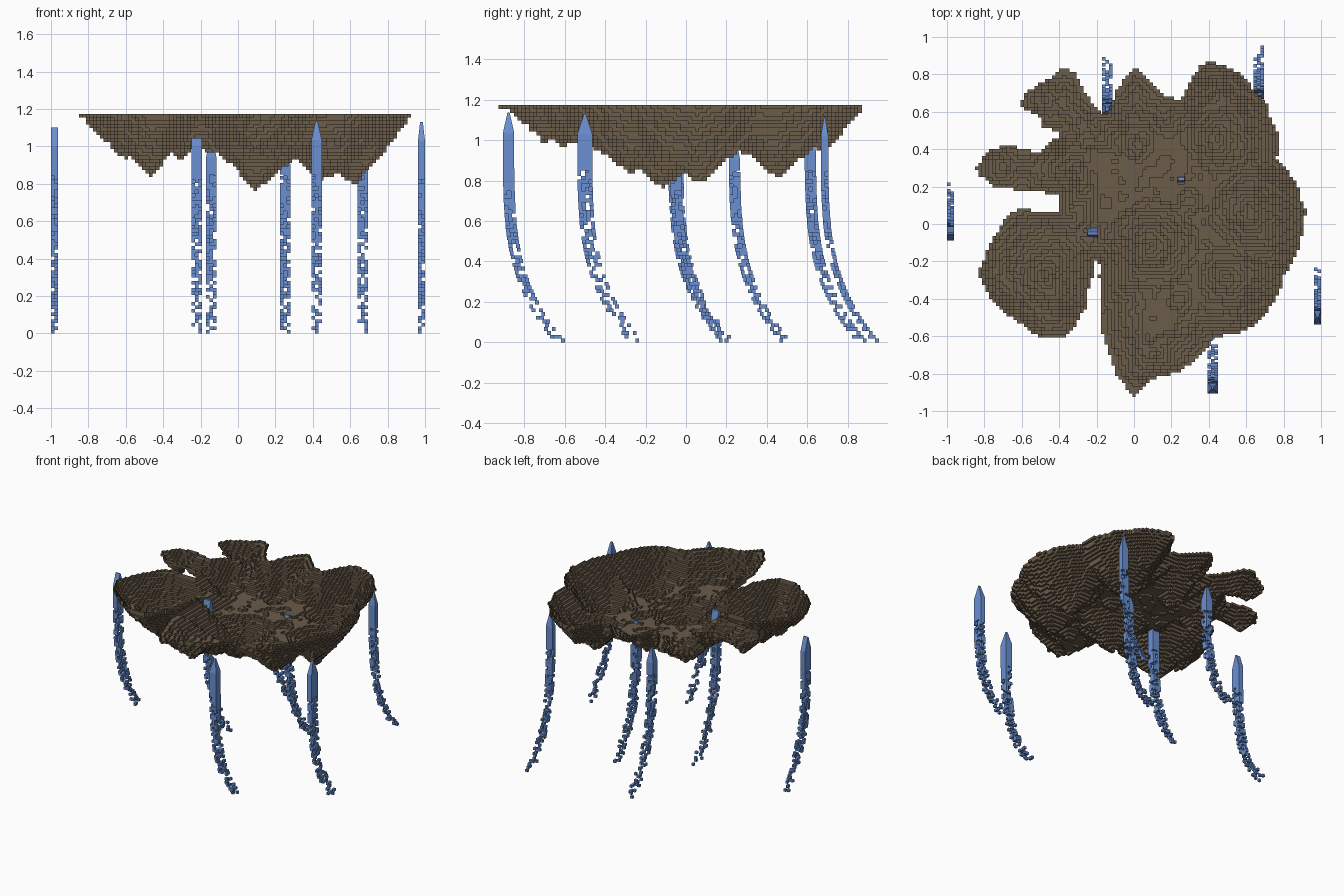
import bpy, bmesh, math, random
from mathutils import Vector, noise

if "Cube" in bpy.data.objects:
    bpy.data.objects.remove(bpy.data.objects["Cube"])

random.seed(4)
V = 0.0187          # voxel size
TOP = 1.172         # height of the open rim


def material(name, rgb):
    m = bpy.data.materials.new(name)
    m.diffuse_color = (*rgb, 1)
    m.use_nodes = True
    m.node_tree.nodes["Principled BSDF"].inputs["Base Color"].default_value = m.diffuse_color
    return m


ROCK = material("brown rock", (0.145, 0.106, 0.068))
WATER = material("water blue", (0.145, 0.28, 0.64))


def finish(bm, name, mat):
    me = bpy.data.meshes.new(name)
    bm.to_mesh(me)
    bm.free()
    me.materials.append(mat)
    ob = bpy.data.objects.new(name, me)
    bpy.context.collection.objects.link(ob)
    return ob


# Island outline seen from above
OUTLINE = [(0, .84), (-.09, .73), (-.13, .59), (-.18, .59), (-.26, .7), (-.31, .8), (-.385, .84),
           (-.46, .77), (-.58, .71), (-.6, .63), (-.5, .57), (-.48, .52), (-.4, .48), (-.5, .39),
           (-.66, .42), (-.79, .4), (-.85, .29), (-.77, .21), (-.61, .19), (-.48, .17), (-.4, .16),
           (-.4, .07), (-.6, .08), (-.67, .05), (-.77, -.1), (-.83, -.27), (-.77, -.4), (-.61, -.54),
           (-.48, -.61), (-.36, -.61), (-.26, -.45), (-.21, -.2), (-.185, -.2), (-.17, -.6),
           (-.09, -.83), (0, -.92), (.08, -.84), (.24, -.79), (.38, -.69), (.43, -.6), (.56, -.59),
           (.66, -.53), (.76, -.4), (.81, -.27), (.88, -.13), (.92, .05), (.88, .2), (.77, .35),
           (.77, .48), (.71, .63), (.62, .76), (.51, .84), (.42, .87), (.35, .85), (.25, .67),
           (.17, .67), (.08, .77)]
EDGES = list(zip(OUTLINE, OUTLINE[1:] + OUTLINE[:1]))

# Hanging rock points: x, y, depth below the rim
PEAKS = [(.1, -.11, .41), (.63, .07, .39), (-.45, -.27, .34), (.5, -.28, .34), (.45, .45, .36),
         (.02, .42, .28), (-.32, .27, .26), (.1, -.7, .19), (-.47, .66, .14), (-.7, .3, .13),
         (.3, .12, .26), (.42, .68, .25), (-.6, -.25, .24), (.25, -.4, .26)]


def edge_distance(x, y):
    """Distance to the outline, negative outside."""
    best, inside = 9.0, False
    for (ax, ay), (bx, by) in EDGES:
        dx, dy = bx - ax, by - ay
        t = max(0, min(1, ((x - ax) * dx + (y - ay) * dy) / (dx * dx + dy * dy)))
        best = min(best, math.hypot(x - ax - t * dx, y - ay - t * dy))
        if (ay > y) != (by > y) and x < ax + (y - ay) / dy * dx:
            inside = not inside
    return best if inside else -best


def depth(x, y):
    """Depth of the rock in whole voxels, 0 outside."""
    e = edge_distance(x, y)
    n = noise.noise(Vector((x * 9, y * 9, 3))) + 0.5 * noise.noise(Vector((x * 22, y * 22, 7)))
    if e + 0.012 * n < 0:
        return 0
    d = min(0.85 * e, 0.19)
    for px, py, pd in PEAKS:
        d = max(d, pd - 0.88 * math.hypot(x - px, y - py))
    d = min(d, 1.3 * max(e, 0) + 0.02) + 0.025 * n * min(1, e / 0.1)
    return max(1, round(d / V))


# Floating island: a stepped shell, open at the top
N = 52
cells = {(i, j): depth(i * V, j * V) for i in range(-N, N + 1) for j in range(-N, N + 1)}
bm = bmesh.new()
cache = {}


def vert(i, j, k):
    if (i, j, k) not in cache:
        cache[i, j, k] = bm.verts.new(((i - .5) * V, (j - .5) * V, TOP - k * V))
    return cache[i, j, k]


for (i, j), d in cells.items():
    if not d:
        continue
    bm.faces.new([vert(i, j, d), vert(i, j + 1, d), vert(i + 1, j + 1, d), vert(i + 1, j, d)])
    walls = {(-1, 0): ((i, j + 1), (i, j)), (1, 0): ((i + 1, j), (i + 1, j + 1)),
             (0, -1): ((i, j), (i + 1, j)), (0, 1): ((i + 1, j + 1), (i, j + 1))}
    for (di, dj), (a, b) in walls.items():
        other = cells.get((i + di, j + dj), 0)
        if other < d:
            bm.faces.new([vert(*a, d), vert(*b, d), vert(*b, other), vert(*a, other)])
finish(bm, "island_rock", ROCK)


def block(bm, x, y, z0, z1, sx, sy, tx=1.0, ty=1.0):
    """Box from z0 to z1; tx and ty taper its top."""
    r = bmesh.ops.create_cube(bm, size=1)["verts"]
    for v in r:
        up = v.co.z > 0
        v.co = (x + v.co.x * sx * (tx if up else 1), y + v.co.y * sy * (ty if up else 1),
                z1 if up else z0)


def waterfall(name, x, y, nx, ny, top, tx, ty):
    bm = bmesh.new()
    # solid upper stream with a tapered tip
    shoulder = top - 0.1
    block(bm, x, y, 0.85, shoulder, nx * V, ny * V)
    block(bm, x, y, shoulder, top, nx * V, ny * V, tx, ty)
    # stream breaking up into drops that drift backwards
    for k in range(int(0.85 / V) + 1):
        z = k * V
        drift = 0.25 * (1 - z) ** 3.5
        keep = 0.17 + 0.55 * (z / 0.85) ** 0.9
        spots = [(a, b) for a in range(nx) for b in range(ny)]
        chosen = [s for s in spots if random.random() < keep]
        if k == 0 or not chosen:
            chosen = [random.choice(spots)]
        for a, b in chosen:
            block(bm, x + (a - (nx - 1) / 2) * V,
                  y + drift + (b - (ny - 1) / 2) * V, z, z + V, V, V)
    finish(bm, name, WATER)


# Waterfalls: x, y, voxels across, voxels deep, top height, tip taper
waterfall("left_waterfall", -.981, -.05, 2, 4, 1.1, 1, .1)
waterfall("right_waterfall", .981, -.5, 2, 4, 1.13, .4, .1)
waterfall("front_waterfall", .42, -.877, 3, 3, 1.135, .2, .2)
waterfall("back_left_waterfall", -.143, .615, 3, 3, 1.04, .3, .4)
waterfall("back_right_waterfall", .667, .685, 3, 2, 1.12, .3, .1)
waterfall("inner_right_waterfall", .252, .24, 3, 3, 1.0, .6, .3)
waterfall("inner_left_waterfall", -.22, -.05, 3, 3, 1.1, 1, .3)
